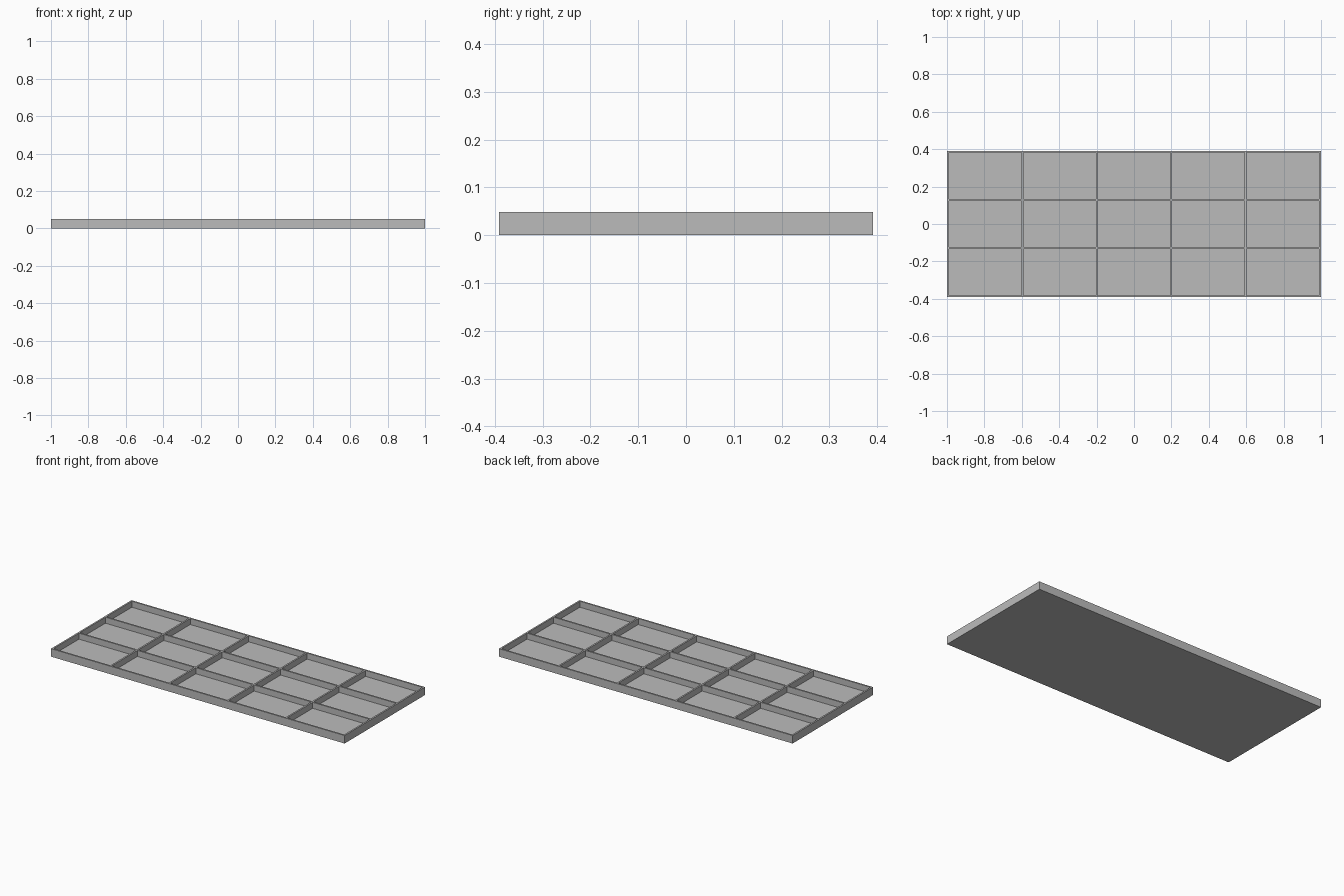
import bpy
import bmesh
from mathutils import Matrix, Vector

cube = bpy.data.objects.get("Cube")
if cube:
    bpy.data.objects.remove(cube, do_unlink=True)

LENGTH, DEPTH, HEIGHT = 2.0, 0.782, 0.049
WALL, FLOOR = 0.01, 0.012
COLUMNS, ROWS = 5, 3

# Plain grey material
grey = bpy.data.materials.new("plain_grey")
grey.use_nodes = True
grey.diffuse_color = (0.5, 0.5, 0.5, 1)
grey.node_tree.nodes["Principled BSDF"].inputs["Base Color"].default_value = grey.diffuse_color

# Solid slab
bm = bmesh.new()
bmesh.ops.create_cube(bm, size=1, matrix=Matrix.Translation((0, 0, HEIGHT / 2))
                      @ Matrix.Diagonal((LENGTH, DEPTH, HEIGHT, 1)))


def slice_walls(axis, size, cells):
    """Cut the slab along both sides of every wall across one axis."""
    pitch = (size - WALL) / cells
    normal = Vector((0, 0, 0))
    normal[axis] = 1
    for i in range(cells):
        start = -size / 2 + WALL + i * pitch
        for position in (start, start + pitch - WALL):
            bmesh.ops.bisect_plane(bm, geom=bm.verts[:] + bm.edges[:] + bm.faces[:],
                                   plane_co=normal * position, plane_no=normal)


slice_walls(0, LENGTH, COLUMNS)
slice_walls(1, DEPTH, ROWS)

# Sink the compartments between the walls
bm.normal_update()
cells = [f for f in bm.faces if f.normal.z > 0.9
         and min(max(v.co[a] for v in f.verts) - min(v.co[a] for v in f.verts)
                 for a in (0, 1)) > 2 * WALL]
for face in cells:
    sunk = bmesh.ops.extrude_discrete_faces(bm, faces=[face])["faces"][0]
    bmesh.ops.translate(bm, verts=sunk.verts[:], vec=(0, 0, FLOOR - HEIGHT))

# Merge the leftover flat slices
bmesh.ops.dissolve_limit(bm, angle_limit=0.01, verts=bm.verts[:], edges=bm.edges[:])
bmesh.ops.recalc_face_normals(bm, faces=bm.faces[:])

mesh = bpy.data.meshes.new("compartment_tray")
bm.to_mesh(mesh)
bm.free()
mesh.materials.append(grey)
tray = bpy.data.objects.new("compartment_tray", mesh)
bpy.context.collection.objects.link(tray)
